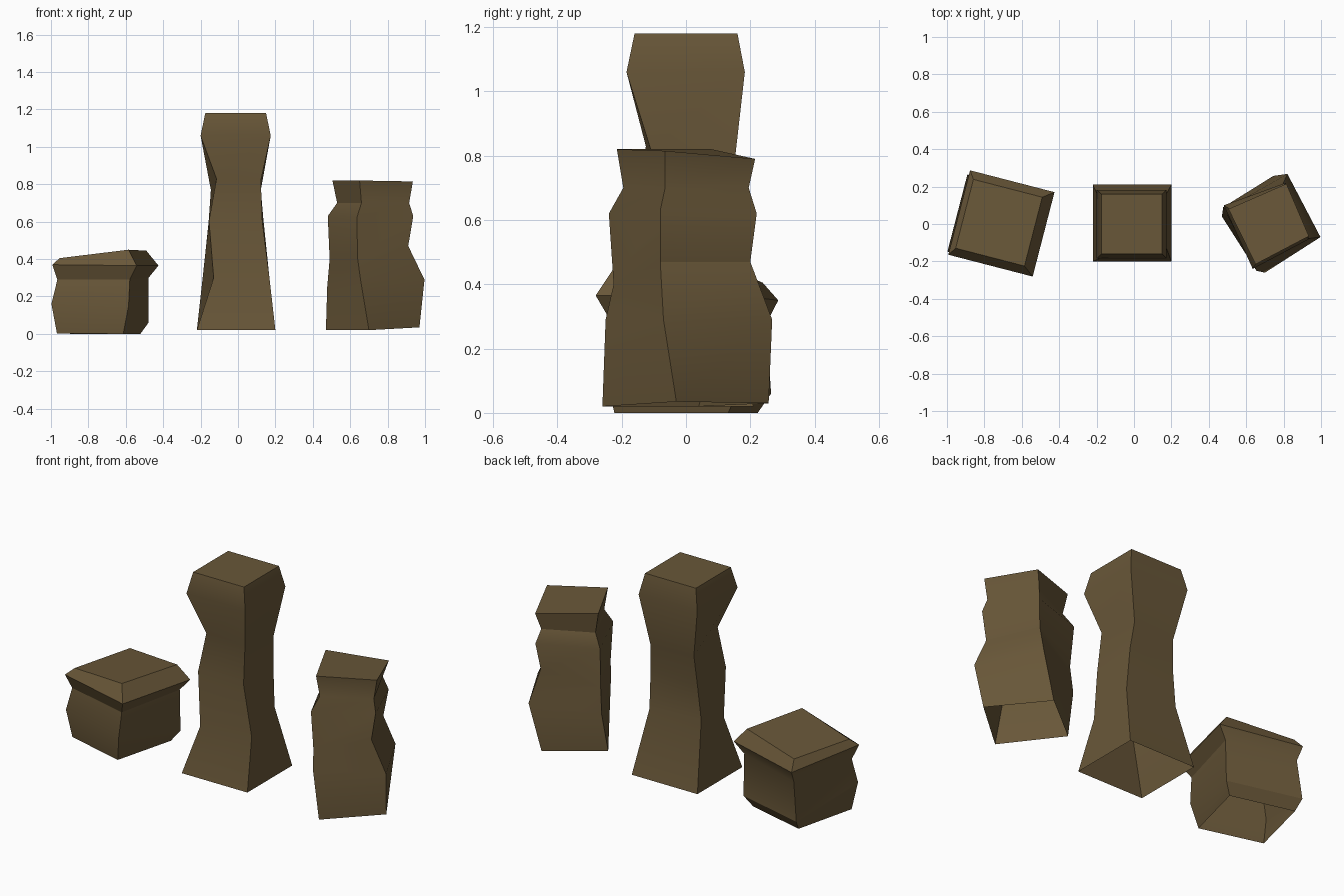
import bpy, math

if "Cube" in bpy.data.objects:
    bpy.data.objects.remove(bpy.data.objects["Cube"])

mat = bpy.data.materials.new("dark_earth_brown")
mat.diffuse_color = (0.14, 0.095, 0.04, 1)
mat.use_nodes = True
mat.node_tree.nodes["Principled BSDF"].inputs["Base Color"].default_value = mat.diffuse_color


def post(name, rings):
    """Four-sided tapering skin through the rings, capped on top, open below."""
    verts = [v for r in rings for v in r]
    n = len(rings)
    faces = [(4 * k + i, 4 * k + (i + 1) % 4, 4 * k + 4 + (i + 1) % 4, 4 * k + 4 + i)
             for k in range(n - 1) for i in range(4)]
    faces.append(tuple(range(4 * n - 4, 4 * n)))
    me = bpy.data.meshes.new(name)
    me.from_pydata(verts, [], faces)
    me.materials.append(mat)
    ob = bpy.data.objects.new(name, me)
    bpy.context.collection.objects.link(ob)
    bpy.ops.object.select_all(action='DESELECT')
    ob.select_set(True)
    bpy.context.view_layer.objects.active = ob
    bpy.ops.object.shade_smooth_by_angle(angle=math.radians(30))


def rect(x0, x1, y0, y1, z):
    return [(x0, y0, z), (x1, y0, z), (x1, y1, z), (x0, y1, z)]


def turned(cx, cy, h, zs, deg=-14.5):
    c, s = math.cos(math.radians(deg)), math.sin(math.radians(deg))
    pts = [(-h, -h), (h, -h), (h, h), (-h, h)]
    return [(cx + x * c - y * s, cy + x * s + y * c, z) for (x, y), z in zip(pts, zs)]


# tall middle pillar
post("tall_pillar", [
    rect(-.22, .20, -.20, .21, .02),
    [(-.13, -.16, .30), (.168, -.115, .30), (.15, .12, .38), (-.178, .115, .40)],
    [(-.155, -.143, .605), (.13, -.135, .60), (.135, .13, .62), (-.157, .12, .60)],
    [(-.115, -.125, .83), (.122, -.11, .82), (.122, .15, .77), (-.145, .135, .77)],
    rect(-.20, .175, -.185, .183, 1.06),
    rect(-.175, .15, -.16, .16, 1.18),
])

# short block on the left, turned, with a flared lip
post("short_block", [
    turned(-.745, 0, .183, (0.003, 0, 0, 0)),
    turned(-.738, .005, .213, (.16, .15, .06, .06)),
    turned(-.722, .007, .20, (.29, .29, .30, .28)),
    turned(-.709, .003, .233, (.37, .365, .365, .35)),
    turned(-.722, .007, .19, (.405, .45, .445, .405)),
])

# medium post on the right: one profile per corner edge
front_edge = [(.70, -.26, .02), (.655, -.25, .29), (.64, -.225, .40),
              (.635, -.24, .62), (.66, -.195, .70), (.65, -.215, .82)]
right_edge = [(.97, -.03, .035), (.997, -.07, .29), (.91, -.08, .47),
              (.937, -.08, .63), (.915, -.065, .70), (.935, -.065, .815)]
back_edge = [(.745, .257, .03), (.82, .268, .29), (.79, .20, .47),
             (.81, .22, .62), (.79, .195, .70), (.815, .215, .79)]
left_edge = [(.47, .04, .02), (.477, .09, .25), (.49, .08, .40),
             (.48, .10, .63), (.53, .07, .70), (.505, .08, .82)]
post("medium_post", list(zip(front_edge, right_edge, back_edge, left_edge)))
